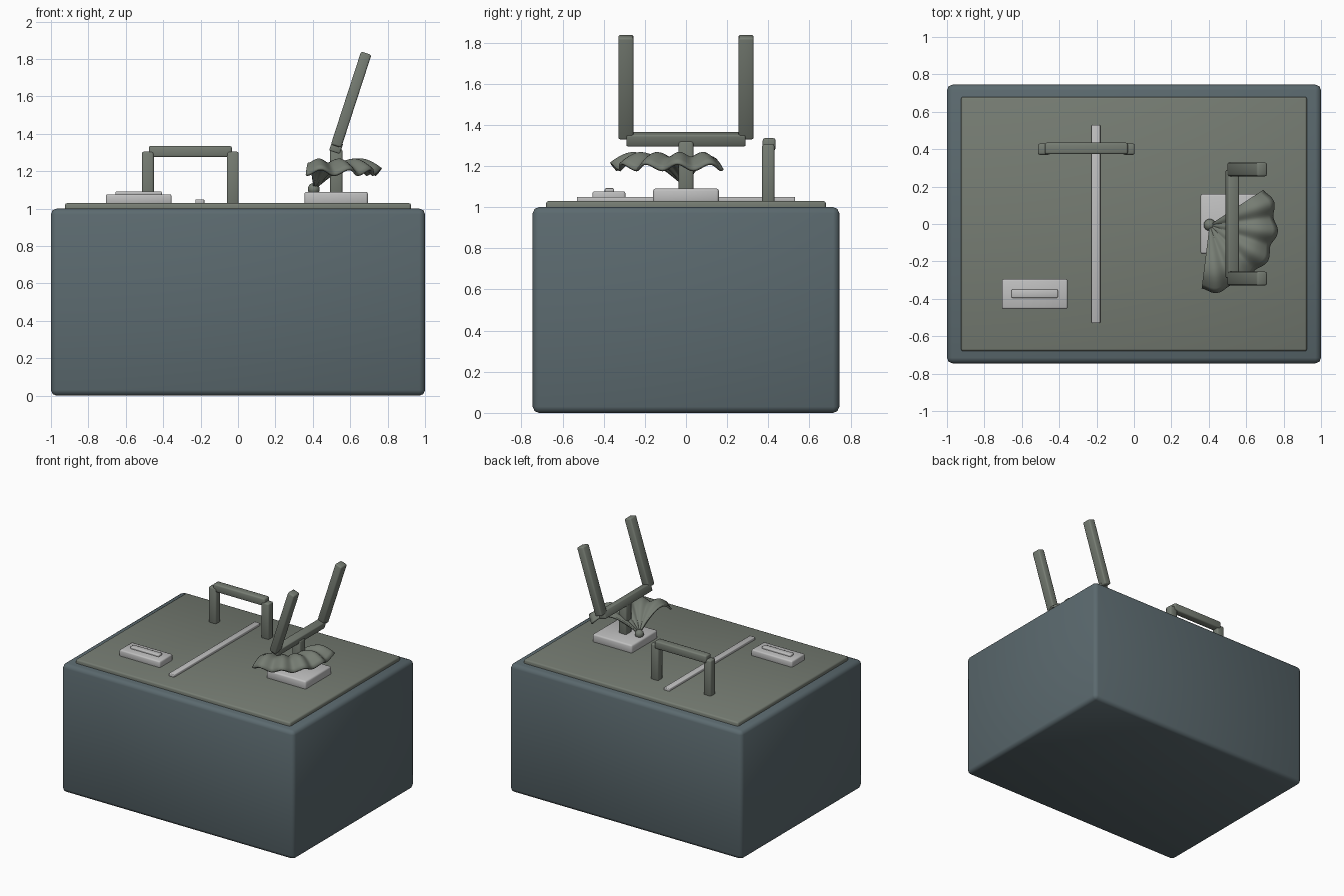
import bpy, bmesh, math
from mathutils import Matrix, Vector

if "Cube" in bpy.data.objects:
    bpy.data.objects.remove(bpy.data.objects["Cube"])


def material(name, col):
    m = bpy.data.materials.new(name)
    m.diffuse_color = (*col, 1)
    m.use_nodes = True
    m.node_tree.nodes["Principled BSDF"].inputs["Base Color"].default_value = m.diffuse_color
    return m


SLATE = material("slate_blue", (0.105, 0.143, 0.158))
GREEN = material("grey_green", (0.180, 0.202, 0.170))
STEEL = material("pale_steel", (0.52, 0.52, 0.52))


def finish(bm, name, mat, smooth=True):
    me = bpy.data.meshes.new(name)
    bm.to_mesh(me)
    bm.free()
    me.materials.append(mat)
    for p in me.polygons:
        p.use_smooth = smooth
    ob = bpy.data.objects.new(name, me)
    bpy.context.collection.objects.link(ob)
    return ob


def box(name, lo, hi, mat, bevel=0.008, tilt=0, segs=2):
    """Rounded box between two corners, tilted about y through its centre."""
    lo, hi = Vector(lo), Vector(hi)
    bm = bmesh.new()
    bmesh.ops.create_cube(bm, size=1)
    bmesh.ops.scale(bm, vec=hi - lo, verts=bm.verts)
    bmesh.ops.bevel(bm, geom=bm.edges[:], offset=bevel, segments=segs,
                    profile=0.5, affect='EDGES')
    bm.transform(Matrix.Translation((lo + hi) / 2) @ Matrix.Rotation(tilt, 4, 'Y'))
    return finish(bm, name, mat)


# Main body and top panel
box("body", (-1, -0.745, 0), (1, 0.745, 1), SLATE, 0.03)
box("top_panel", (-0.925, -0.68, 0.97), (0.925, 0.68, 1.03), GREEN, 0.012)

# Divider strip and latch
box("divider_strip", (-0.227, -0.53, 1.02), (-0.18, 0.53, 1.05), STEEL, 0.005)
box("latch_plate", (-0.707, -0.455, 1.02), (-0.355, -0.295, 1.077), STEEL, 0.01)
box("latch_bar", (-0.655, -0.395, 1.07), (-0.407, -0.35, 1.092), STEEL, 0.006)

# Carry handle
for side, x in (("left", -0.482), ("right", -0.028)):
    box(side + "_handle_post", (x - 0.032, 0.37, 1.02), (x + 0.032, 0.43, 1.305), GREEN, 0.01)
box("handle_bar", (-0.477, 0.373, 1.275), (-0.033, 0.435, 1.335), GREEN, 0.01)

# Forked stand
TILT = math.radians(18)
box("stand_base", (0.355, -0.16, 1.02), (0.695, 0.16, 1.09), STEEL, 0.012)
box("stand_post", (0.492, -0.036, 1.08), (0.558, 0.036, 1.32), GREEN, 0.01)
box("fork_crossbar", (0.495, -0.29, 1.3), (0.555, 0.29, 1.36), GREEN, 0.008, TILT)
for side, y in (("front", -0.292), ("back", 0.292)):
    box(side + "_fork_arm", (0.576, y - 0.037, 1.322), (0.634, y + 0.037, 1.844),
        GREEN, 0.01, TILT)

# Ball pivot of the fan
PIVOT = Vector((0.405, -0.005, 1.105))
bm = bmesh.new()
bmesh.ops.create_uvsphere(bm, u_segments=16, v_segments=10, radius=0.032)
bm.transform(Matrix.Translation(PIVOT))
finish(bm, "fan_pivot", GREEN)

# Scalloped fan: rises steeply from the pivot, then droops at the rim
NR, NA = 14, 60
R, A0, A1 = 0.35, math.radians(-97), math.radians(33)
bm = bmesh.new()
grid = []
for i in range(NR + 1):
    t = 0.03 + 0.97 * i / NR
    row = []
    for j in range(NA + 1):
        s = j / NA
        a = A0 + (A1 - A0) * s
        wave = -math.cos(s * 5 * 2 * math.pi)
        r = R * t + 0.012 * wave * t ** 3
        z = 0.145 * math.sin(min(t / 0.72, 1) * math.pi / 2)
        z -= 0.055 * max(0, (t - 0.72) / 0.28) ** 1.6
        z += 0.016 * wave * t
        row.append(bm.verts.new(PIVOT + Vector((r * math.cos(a), r * math.sin(a), z))))
    grid.append(row)
for i in range(NR):
    for j in range(NA):
        bm.faces.new((grid[i][j], grid[i + 1][j], grid[i + 1][j + 1], grid[i][j + 1]))
fan = finish(bm, "scalloped_fan", GREEN)
sol = fan.modifiers.new("thickness", 'SOLIDIFY')
sol.thickness = 0.014
sol.offset = 0
